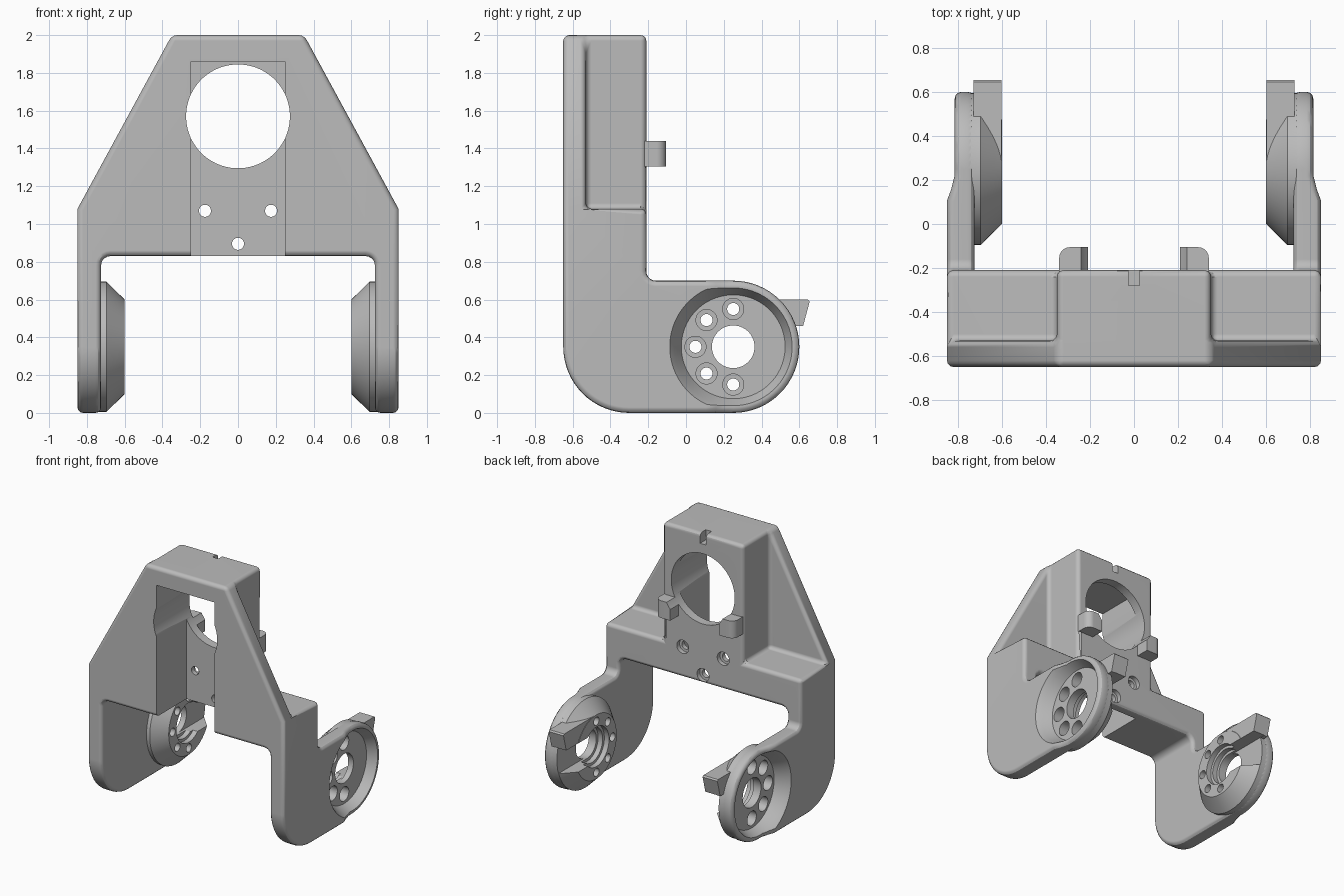
import bpy, bmesh, math
from mathutils import Vector

if "Cube" in bpy.data.objects:
    bpy.data.objects.remove(bpy.data.objects["Cube"], do_unlink=True)

PIVOT = (0.25, 0.35)      # centre of the arm ends, in y and z


def material(name, rgb):
    mat = bpy.data.materials.new(name)
    mat.use_nodes = True
    mat.diffuse_color = (*rgb, 1)
    mat.node_tree.nodes["Principled BSDF"].inputs["Base Color"].default_value = (*rgb, 1)
    return mat


def place(axis, u, v, t):
    return {"x": (t, u, v), "y": (u, t, v), "z": (u, v, t)}[axis]


def rounded(corners):
    """Turn (u, v, radius) corners into an outline with arcs."""
    out = []
    for i, (u, v, r) in enumerate(corners):
        p = Vector((u, v))
        if r == 0:
            out.append(p)
            continue
        a = (Vector(corners[i - 1][:2]) - p).normalized()
        b = (Vector(corners[(i + 1) % len(corners)][:2]) - p).normalized()
        half = a.angle(b) / 2
        centre = p + (a + b).normalized() * r / math.sin(half)
        v0 = p + a * r / math.tan(half) - centre
        v1 = p + b * r / math.tan(half) - centre
        w = math.pi - 2 * half
        n = 16 if r > 0.2 else 5
        for k in range(n + 1):
            t = k / n
            out.append(centre + (v0 * math.sin((1 - t) * w) + v1 * math.sin(t * w)) / math.sin(w))
    clean = [p for i, p in enumerate(out) if (p - out[i - 1]).length > 1e-4]
    return clean


def skin(name, rings, side=1):
    """Make a capped solid through equal rings of points."""
    bm = bmesh.new()
    loops = [[bm.verts.new((side * x, y, z)) for x, y, z in ring] for ring in rings]
    n = len(loops[0])
    for lo, hi in zip(loops, loops[1:]):
        for i in range(n):
            j = (i + 1) % n
            bm.faces.new((lo[i], lo[j], hi[j], hi[i]))
    bm.faces.new(loops[0])
    bm.faces.new(loops[-1])
    bmesh.ops.recalc_face_normals(bm, faces=bm.faces)
    mesh = bpy.data.meshes.new(name)
    bm.to_mesh(mesh)
    bm.free()
    obj = bpy.data.objects.new(name, mesh)
    bpy.context.collection.objects.link(obj)
    return obj


def prism(name, axis, outline, lo, hi, side=1):
    return skin(name, [[place(axis, p[0], p[1], t) for p in outline] for t in (lo, hi)], side)


def box(name, x, y, z, side=1):
    return prism(name, "z", [(x[0], y[0]), (x[1], y[0]), (x[1], y[1]), (x[0], y[1])], *z, side)


def lathe(name, axis, centre, profile, side=1, n=48):
    """Stack circles of (position, radius) along an axis."""
    turn = [2 * math.pi * (i + 0.5) / n for i in range(n)]
    return skin(name, [[place(axis, centre[0] + r * math.cos(a), centre[1] + r * math.sin(a), t)
                        for a in turn] for t, r in profile], side)


def apply(obj, mod):
    bpy.context.view_layer.objects.active = obj
    bpy.ops.object.modifier_apply(modifier=mod.name)


def combine(obj, tool, operation):
    mod = obj.modifiers.new("combine", "BOOLEAN")
    mod.operation, mod.solver, mod.object = operation, "EXACT", tool
    apply(obj, mod)
    bpy.data.objects.remove(tool, do_unlink=True)


def cut(obj, tool):
    combine(obj, tool, "DIFFERENCE")


def join(obj, tool):
    combine(obj, tool, "UNION")


# Main body: front silhouette crossed with the L-shaped side silhouette
front = [(-0.85, -0.2, 0), (-0.725, -0.2, 0), (-0.725, 0.83, 0.05), (0.725, 0.83, 0.05),
         (0.725, -0.2, 0), (0.85, -0.2, 0), (0.85, 1.08, 0), (0.35, 2, 0),
         (-0.35, 2, 0), (-0.85, 1.08, 0)]
profile = [(-0.65, 0, 0.35), (0.6, 0, 0.35), (0.6, 0.7, 0.35), (-0.21, 0.7, 0.05),
           (-0.21, 2.2, 0), (-0.65, 2.2, 0)]
body = prism("bracket_body", "y", rounded(front), -1, 1)
combine(body, prism("side_shape", "x", rounded(profile), -1, 1), "INTERSECT")

# Space beside the centre box, and thinner outer faces on the arm ends
thin = [(0.86, 0.08), (0.83, 0.16), (0.815, 0.22), (0.815, 0.8), (0.95, 0.8), (0.95, 0.08)]
for s in (1, -1):
    cut(body, box("side_space", (0.35, 1.2), (-0.53, 0.3), (1.08, 2.3), s))
    cut(body, prism("arm_thinning", "z", thin, -0.1, 0.75, s))

# Rounded edges
bm = bmesh.new()
bm.from_mesh(body.data)
bmesh.ops.remove_doubles(bm, verts=bm.verts, dist=1e-4)
bmesh.ops.dissolve_limit(bm, angle_limit=math.radians(1), verts=bm.verts, edges=bm.edges)
bm.to_mesh(body.data)
bm.free()
plain = body.data.copy()
bevel = body.modifiers.new("soft_edges", "BEVEL")
bevel.width, bevel.segments = 0.03, 3
bevel.limit_method, bevel.angle_limit = "ANGLE", math.radians(35)
apply(body, bevel)
if any(abs(v.co.x) > 0.86 or abs(v.co.y) > 0.66 or not -0.01 < v.co.z < 2.01
       for v in body.data.vertices):
    body.data = plain

# Clips on the back of the box
clip = rounded([(0.21, -0.25, 0), (0.34, -0.25, 0), (0.34, -0.105, 0.05), (0.21, -0.105, 0)])
for s in (1, -1):
    join(body, prism("back_clip", "z", clip, 1.305, 1.44, s))

# Front pocket, round window, top notch and back screw holes
cut(body, box("front_pocket", (-0.25, 0.25), (-0.8, -0.28), (0.7, 1.86)))
cut(body, lathe("window", "y", (0, 1.57), [(-0.8, 0.275), (0, 0.275)], n=64))
cut(body, box("top_notch", (-0.025, 0.025), (-0.28, -0.1), (1.92, 2.1)))
for x, z in ((-0.175, 1.07), (0.175, 1.07), (0, 0.895)):
    cut(body, lathe("back_screw", "y", (x, z),
                    [(-0.4, 0.032), (-0.245, 0.032), (-0.244, 0.052), (-0.1, 0.052)], n=24))

# Arm ends: conical boss, tongue, dished outer face, slot and holes
tongue = [(0.25, 0.46), (0.62, 0.46), (0.655, 0.59), (0.645, 0.6), (0.25, 0.6)]
for s in (1, -1):
    join(body, lathe("boss", "x", PIVOT, [(0.6, 0.25), (0.697, 0.346), (0.765, 0.346)], s, 64))
    join(body, prism("tongue", "x", tongue, 0.602, 0.73, s))
    cut(body, lathe("dish", "x", PIVOT, [(0.745, 0.275), (0.815, 0.312), (0.87, 0.35)], s, 64))
    cut(body, box("slot", (0.5, 0.7), (0.25, 0.9), (0.238, 0.462), s))
    cut(body, lathe("stepped_bore", "x", PIVOT,
                    [(0.5, 0.155), (0.64, 0.155), (0.641, 0.135), (0.68, 0.135),
                     (0.681, 0.113), (0.95, 0.113)], s))
    for k in range(5):
        a = math.radians(90 + 45 * k)
        spot = (PIVOT[0] + 0.2 * math.cos(a), PIVOT[1] + 0.2 * math.sin(a))
        cut(body, lathe("arm_screw", "x", spot,
                        [(0.5, 0.032), (0.66, 0.032), (0.661, 0.056), (0.9, 0.056)], s, 24))

# Colour and shading
body.data.materials.clear()
body.data.materials.append(material("grey_plastic", (0.5, 0.5, 0.5)))
for face in body.data.polygons:
    face.material_index = 0
bpy.ops.object.select_all(action="DESELECT")
body.select_set(True)
bpy.context.view_layer.objects.active = body
bpy.ops.object.shade_smooth_by_angle(angle=math.radians(30))
normals = body.modifiers.new("even_normals", "WEIGHTED_NORMAL")
normals.keep_sharp = True
